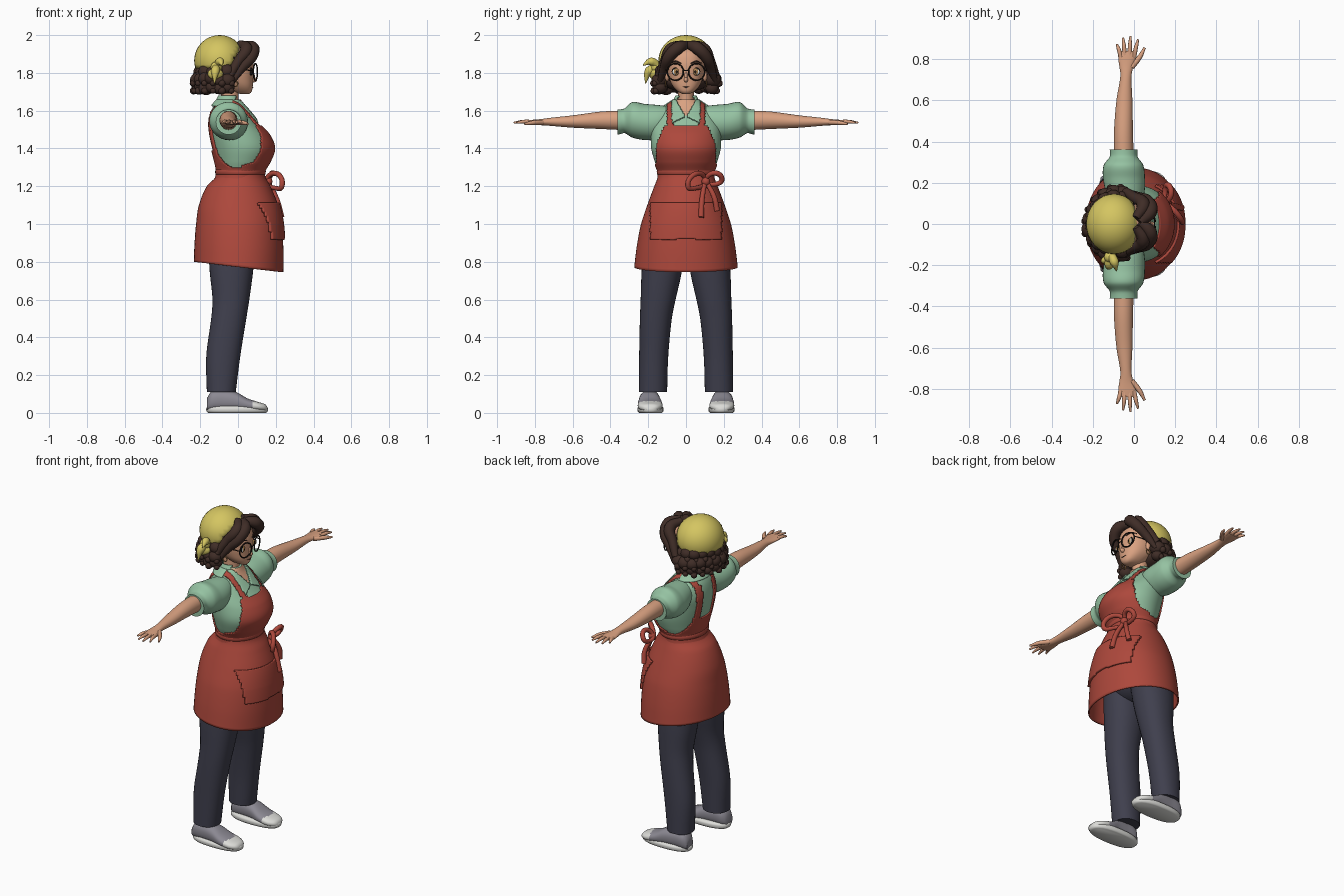
import bpy, bmesh, random
from math import sin, cos, pi, radians
from mathutils import Vector, Matrix, Euler

random.seed(4)
if "Cube" in bpy.data.objects:
    bpy.data.objects.remove(bpy.data.objects["Cube"], do_unlink=True)


def material(name, r, g, b):
    m = bpy.data.materials.new(name)
    m.use_nodes = True
    m.diffuse_color = (r, g, b, 1)
    shader = next(n for n in m.node_tree.nodes if n.type == 'BSDF_PRINCIPLED')
    shader.inputs["Base Color"].default_value = (r, g, b, 1)
    shader.inputs["Roughness"].default_value = 0.8
    return m


skin = material("skin", .70, .36, .22)
brown = material("dark brown hair", .05, .026, .02)
yellow = material("scarf yellow", .66, .56, .12)
green = material("shirt green", .30, .54, .36)
red = material("apron red", .42, .065, .045)
navy = material("trouser navy", .05, .05, .075)
grey = material("shoe grey", .26, .25, .29)
white = material("sole white", .72, .72, .69)
black = material("frame black", .015, .01, .008)
amber = material("amber", .45, .24, .08)


def finish(obj, mats, mirror=False, thick=0):
    for m in mats:
        obj.data.materials.append(m)
    if thick:
        mod = obj.modifiers.new("thickness", 'SOLIDIFY')
        mod.thickness, mod.offset = thick, -1
    if mirror:
        mod = obj.modifiers.new("mirror", 'MIRROR')
        mod.use_axis = (False, True, False)
    bpy.ops.object.select_all(action='DESELECT')
    obj.select_set(True)
    bpy.context.view_layer.objects.active = obj
    bpy.ops.object.shade_smooth_by_angle(angle=radians(50))
    return obj


def from_bmesh(name, bm, mats, **options):
    mesh = bpy.data.meshes.new(name)
    bm.to_mesh(mesh)
    bm.free()
    obj = bpy.data.objects.new(name, mesh)
    bpy.context.collection.objects.link(obj)
    return finish(obj, mats, **options)


def smooth_row(rows, p):
    """Cubic interpolation of a section table at position p."""
    i = max(k for k in range(len(rows) - 1) if rows[k][0] <= p + 1e-9)
    a, b = rows[i], rows[i + 1]
    before, after = rows[max(i - 1, 0)], rows[min(i + 2, len(rows) - 1)]
    h = b[0] - a[0]
    t = (p - a[0]) / h
    result = []
    for k in range(1, len(a)):
        m0 = (b[k] - before[k]) / (b[0] - before[0]) * h
        m1 = (after[k] - a[k]) / (after[0] - a[0]) * h
        d = b[k] - a[k]
        result.append(a[k] + t * (m0 + t * (3 * d - 2 * m0 - m1 + t * (m0 + m1 - 2 * d))))
    return result


def loft(name, rows, mats, axis='z', n=32, steps=24, power=2, grow=0,
         keep=None, paint=None, shift=None, thick=0, mirror=False):
    """Rounded sections along an axis; each row is position, u range, v range."""
    rows = [r if len(r) == 5 else (r[0], r[1], r[2], -r[3], r[3]) for r in rows]
    bm, rings = bmesh.new(), []
    for s in range(steps + 1):
        p = rows[0][0] + (rows[-1][0] - rows[0][0]) * s / steps
        u0, u1, v0, v1 = smooth_row(rows, p)
        ring = []
        for k in range(n):
            c, d = cos(2 * pi * k / n), sin(2 * pi * k / n)
            size = (abs(c) ** power + abs(d) ** power) ** (-1 / power)
            u = (u0 + u1) / 2 + ((u1 - u0) / 2 + grow) * c * size
            v = (v0 + v1) / 2 + ((v1 - v0) / 2 + grow) * d * size
            co = Vector({'z': (u, v, p), 'y': (u, p, v), 'x': (p, u, v)}[axis])
            if shift:
                shift(co)
            ring.append(bm.verts.new(co))
        rings.append(ring)
    for a, b in zip(rings, rings[1:]):
        for k in range(n):
            j = (k + 1) % n
            bm.faces.new((a[k], a[j], b[j], b[k]))
    if not thick:
        bm.faces.new(rings[0][::-1])
        bm.faces.new(rings[-1])
    if axis == 'y':
        bmesh.ops.reverse_faces(bm, faces=bm.faces[:])
    if keep:
        gone = [f for f in bm.faces if not keep(*f.calc_center_median())]
        bmesh.ops.delete(bm, geom=gone, context='FACES')
    if paint:
        for f in bm.faces:
            f.material_index = int(paint(*f.calc_center_median()))
    return from_bmesh(name, bm, mats, thick=thick, mirror=mirror)


def blobs(name, items, mat, mirror=False, keep=None, thick=0):
    """Ellipsoids given as centre, radii and turn about z."""
    bm = bmesh.new()
    for centre, radii, turn in items:
        place = Matrix.LocRotScale(Vector(centre), Euler((0, 0, turn)), Vector(radii))
        bmesh.ops.create_uvsphere(bm, u_segments=32, v_segments=20, radius=1, matrix=place)
    if keep:
        gone = [f for f in bm.faces if not keep(*f.calc_center_median())]
        bmesh.ops.delete(bm, geom=gone, context='FACES')
    return from_bmesh(name, bm, [mat], mirror=mirror, thick=thick)


def tubes(name, strands, mat, mirror=False, cyclic=False):
    """Smooth tubes through points given as x, y, z, radius."""
    curve = bpy.data.curves.new(name, 'CURVE')
    curve.dimensions, curve.bevel_depth, curve.bevel_resolution = '3D', 1, 3
    curve.resolution_u, curve.use_fill_caps = 8, True
    for strand in strands:
        spline = curve.splines.new('BEZIER')
        spline.bezier_points.add(len(strand) - 1)
        spline.use_cyclic_u = cyclic
        for bp, (x, y, z, r) in zip(spline.bezier_points, strand):
            bp.co, bp.radius = (x, y, z), r
            bp.handle_left_type = bp.handle_right_type = 'AUTO'
    obj = bpy.data.objects.new(name, curve)
    bpy.context.collection.objects.link(obj)
    bpy.ops.object.select_all(action='DESELECT')
    obj.select_set(True)
    bpy.context.view_layer.objects.active = obj
    bpy.ops.object.convert(target='MESH')
    return finish(bpy.context.view_layer.objects.active, [mat], mirror=mirror)


def hoop(x, y, z, size, r, turn):
    """Ring of points facing forward, turned about z."""
    return [(x - size * cos(a) * sin(turn), y + size * cos(a) * cos(turn), z + size * sin(a), r)
            for a in (2 * pi * k / 12 for k in range(12))]


# Shoes and trousers
loft("shoe_upper", [(-.163, .165, .225, .012, .08), (-.14, .145, .24, .01, .115), (-.07, .14, .245, .01, .12),
                    (-.01, .135, .25, .01, .11), (.05, .125, .255, .01, .077), (.11, .128, .252, .01, .057),
                    (.145, .15, .23, .01, .045), (.155, .17, .21, .012, .032)], [grey, white], axis='x',
     power=2.4, steps=36, mirror=True, paint=lambda x, y, z: x > .1 - abs(y - .19) * .4)
loft("shoe_sole", [(0, -.158, .148, .127, .248), (.008, -.167, .157, .12, .256), (.028, -.167, .157, .12, .256),
                   (.036, -.155, .145, .13, .245)], [white], power=2.4, steps=8, mirror=True)
loft("trouser_leg", [(.11, -.165, -.012, .10, .25), (.3, -.168, .012, .094, .248), (.5, -.142, .044, .075, .244),
                     (.6, -.135, .06, .055, .24), (.75, -.15, .08, .022, .235), (.95, -.16, .1, 0, .22)],
     [navy], power=2.2, mirror=True)
blobs("trouser_hips", [((-.03, 0, .94), (.14, .2, .13), 0)], navy)

# Shirt body, with an open neckline
torso = [(1.2, -.13, .13, .148), (1.27, -.108, .132, .142), (1.33, -.118, .165, .165), (1.4, -.135, .188, .184),
         (1.47, -.15, .163, .185), (1.53, -.155, .11, .18), (1.59, -.145, .06, .15), (1.63, -.125, .03, .10),
         (1.66, -.10, .015, .055)]


def neckline(x, y, z):
    return x > -.03 and abs(y) < (z - 1.565) * .6


loft("shirt_body", torso, [green, skin], n=96, steps=60, paint=neckline)
loft("shirt_collar", torso, [green], n=128, steps=110, grow=.015, thick=.01,
     keep=lambda x, y, z: not neckline(x, y, z) and z > 1.575 - abs(y) * .5
     and (abs(y) < .075 if x > -.03 else z > 1.625))
loft("collar_stand", [(1.63, -.128, .03, .08), (1.68, -.105, .005, .056)], [green], n=48, thick=.008,
     keep=lambda x, y, z: x < -.01)
loft("sleeve", [(.09, -.11, .03, 1.5, 1.622), (.15, -.135, .05, 1.45, 1.63), (.22, -.15, .053, 1.445, 1.636),
                (.285, -.147, .045, 1.458, 1.645), (.325, -.118, .018, 1.482, 1.612),
                (.34, -.116, .016, 1.478, 1.608), (.362, -.118, .018, 1.473, 1.606)],
     [green], axis='y', steps=36, mirror=True)


# Apron: bib with straps, skirt, pocket, waist tie and bow
def bib(x, y, z):
    w = abs(y)
    strap = .068 < w < .1
    if x > .02:
        outer = .158 if z < 1.42 else .158 - (z - 1.42) * .42
        return w < max(outer, .1) and (z < 1.52 or strap) or z < 1.3 + x * .3
    if z > 1.6:
        return strap
    return z < 1.295 + max(0, .15 - w) * 1.4 and (z < 1.39) or (x < -.03 and .055 < w < .095)


def hem(v):
    v.z -= .055 * (v.x + .235) / .475 * max(0, min(1, (1 - v.z) * 5))


skirt = [(.8, -.234, .24, .274), (.9, -.23, .24, .26), (1, -.222, .232, .238), (1.1, -.207, .212, .205),
         (1.2, -.165, .172, .168), (1.25, -.117, .145, .149), (1.285, -.112, .14, .146)]
loft("apron_bib", torso, [red], n=128, steps=110, grow=.009, thick=.01, keep=bib)
loft("apron_skirt", skirt, [red], n=64, steps=40, power=2.1, shift=hem, thick=.008)
loft("apron_pocket", skirt, [red], n=128, steps=90, power=2.1, shift=hem, grow=.012, thick=.012,
     keep=lambda x, y, z: x > 0 and abs(y) < .19 and .92 < z < 1.115)
loft("waist_tie", [(1.262, -.118, .144, .152), (1.275, -.121, .147, .155), (1.29, -.118, .146, .152)],
     [red], n=48, steps=6, thick=.01)
tubes("bow_loops", [[(.15, .1, 1.225, .012), (.2, .06, 1.268, .014), (.232, .01, 1.2, .014), (.2, .05, 1.19, .012)],
                    [(.15, .11, 1.225, .012), (.18, .15, 1.27, .014), (.16, .19, 1.235, .014),
                     (.15, .15, 1.21, .012)]], red, cyclic=True)
tubes("bow_tails", [[(.16, .1, 1.22, .012), (.205, .085, 1.13, .014), (.23, .08, 1.035, .016)],
                    [(.155, .11, 1.22, .012), (.18, .15, 1.14, .014), (.175, .165, 1.07, .015)]], red)
blobs("bow_knot", [((.16, .105, 1.225), (.022, .022, .024), 0)], red)

# Arms and hands
loft("arm", [(.33, -.098, -.002, 1.497, 1.6), (.45, -.097, -.005, 1.503, 1.595), (.6, -.085, -.008, 1.51, 1.575),
             (.72, -.066, -.012, 1.52, 1.562), (.77, -.072, -.002, 1.523, 1.555), (.81, -.077, .01, 1.526, 1.552),
             (.84, -.074, .006, 1.53, 1.549)], [skin], axis='y', mirror=True)
fingers = [[(a, .81, 1.54, .011), ((a + b) / 2, (tip + .82) / 2, 1.542, .010), (b, tip, 1.536, .005)]
           for a, b, tip in ((-.064, -.083, .872), (-.044, -.053, .903), (-.022, -.017, .912), (0, .02, .895))]
thumb = [(-.012, .76, 1.538, .014), (.028, .81, 1.536, .012), (.052, .855, 1.53, .006)]
tubes("fingers", fingers + [thumb], skin, mirror=True)

# Neck, head and face
loft("neck", [(1.58, -.1, .005, .05), (1.66, -.092, .002, .042), (1.75, -.09, .01, .042)], [skin])
loft("head", [(1.688, .015, .06, .018), (1.7, -.03, .072, .042), (1.73, -.07, .078, .07), (1.77, -.12, .08, .089),
              (1.81, -.15, .082, .098), (1.86, -.17, .08, .1), (1.91, -.165, .06, .09), (1.95, -.12, 0, .06)],
     [skin], n=48, steps=40, power=2.3)
blobs("nose", [((.083, 0, 1.763), (.018, .011, .013), 0), ((.078, 0, 1.782), (.011, .008, .025), 0)], skin)
blobs("ear", [((-.025, .1, 1.785), (.02, .012, .03), 0)], skin, mirror=True)
blobs("eye_outline", [((.067, .05, 1.807), (.008, .027, .022), -.3)], black, mirror=True)
blobs("eye_white", [((.070, .05, 1.805), (.008, .023, .018), -.3)], white, mirror=True)
blobs("iris", [((.073, .05, 1.806), (.008, .016, .018), -.3)], amber, mirror=True)
blobs("pupil", [((.077, .05, 1.806), (.006, .008, .010), -.3)], black, mirror=True)
tubes("eyebrow", [[(.08, .025, 1.85, .003), (.068, .055, 1.86, .005), (.045, .08, 1.852, .002)]], brown, mirror=True)
tubes("mouth", [[(.076, -.018, 1.727, .001), (.079, 0, 1.724, .003), (.076, .018, 1.727, .001)]], brown)

# Glasses and earrings
tubes("glasses_rim", [hoop(.092, .056, 1.805, .044, .004, .25)], black, mirror=True, cyclic=True)
tubes("glasses_temple", [[(.1, 0, 1.813, .003), (.1, .014, 1.811, .003)],
                         [(.081, .1, 1.812, .003), (.03, .106, 1.815, .003), (-.04, .106, 1.81, .003)]],
      black, mirror=True)
tubes("earring", [hoop(-.015, .108, 1.742, .014, .003, pi / 2)], amber, mirror=True, cyclic=True)

# Hair: cap, swept fringe and a cloud of curls
blobs("hair_cap", [((-.09, 0, 1.85), (.135, .135, .125), 0), ((-.12, 0, 1.755), (.095, .12, .055), 0)], brown)
for side, label in ((1, "left"), (-1, "right")):
    fringe = [[(.03, .0, 1.95, .02), (.078, .05, 1.932, .034), (.07, .098, 1.885, .031), (.015, .125, 1.82, .024),
               (-.03, .15, 1.75, .012)],
              [(.01, .02, 1.955, .02), (.045, .085, 1.925, .034), (.0, .122, 1.86, .026), (-.04, .15, 1.79, .02)]]
    tubes(label + "_fringe", [[(x, side * y + .008, z, r) for x, y, z, r in s] for s in fringe], brown)
curls = []
for z, reach, size, count in ((1.725, .98, .037, 12), (1.765, 1, .042, 12), (1.81, .88, .038, 11)):
    for k in range(count):
        a = radians(75 + 210 * k / (count - 1))
        r = size * random.uniform(.85, 1.1)
        x, y = -.088 + .122 * reach * cos(a), .145 * reach * sin(a)
        curls.append(((x, y, z + random.uniform(-.008, .008)), (r, r, r * .9), 0))
        small = random.uniform(.014, .02)
        curls.append(((x + r * .8 * cos(a + .5), y + r * .8 * sin(a + .5), z - .02), (small,) * 3, 0))
blobs("hair_curls", curls, brown)

# Head scarf with its knot and tails
blobs("scarf", [((-.097, 0, 1.865), (.135, .146, .135), 0)], yellow, thick=.008,
      keep=lambda x, y, z: z > 1.815 and x < .032 + (z - 1.95) * .6)
blobs("scarf_knot", [((-.115, -.16, 1.83), (.03, .028, .03), 0), ((-.12, -.17, 1.795), (.042, .022, .03), .3)], yellow)
tubes("scarf_tails", [[(-.115, -.16, 1.83, .02), (-.12, -.195, 1.81, .024), (-.125, -.215, 1.745, .003)],
                      [(-.11, -.15, 1.84, .02), (-.095, -.185, 1.86, .022), (-.085, -.228, 1.84, .003)]], yellow)
